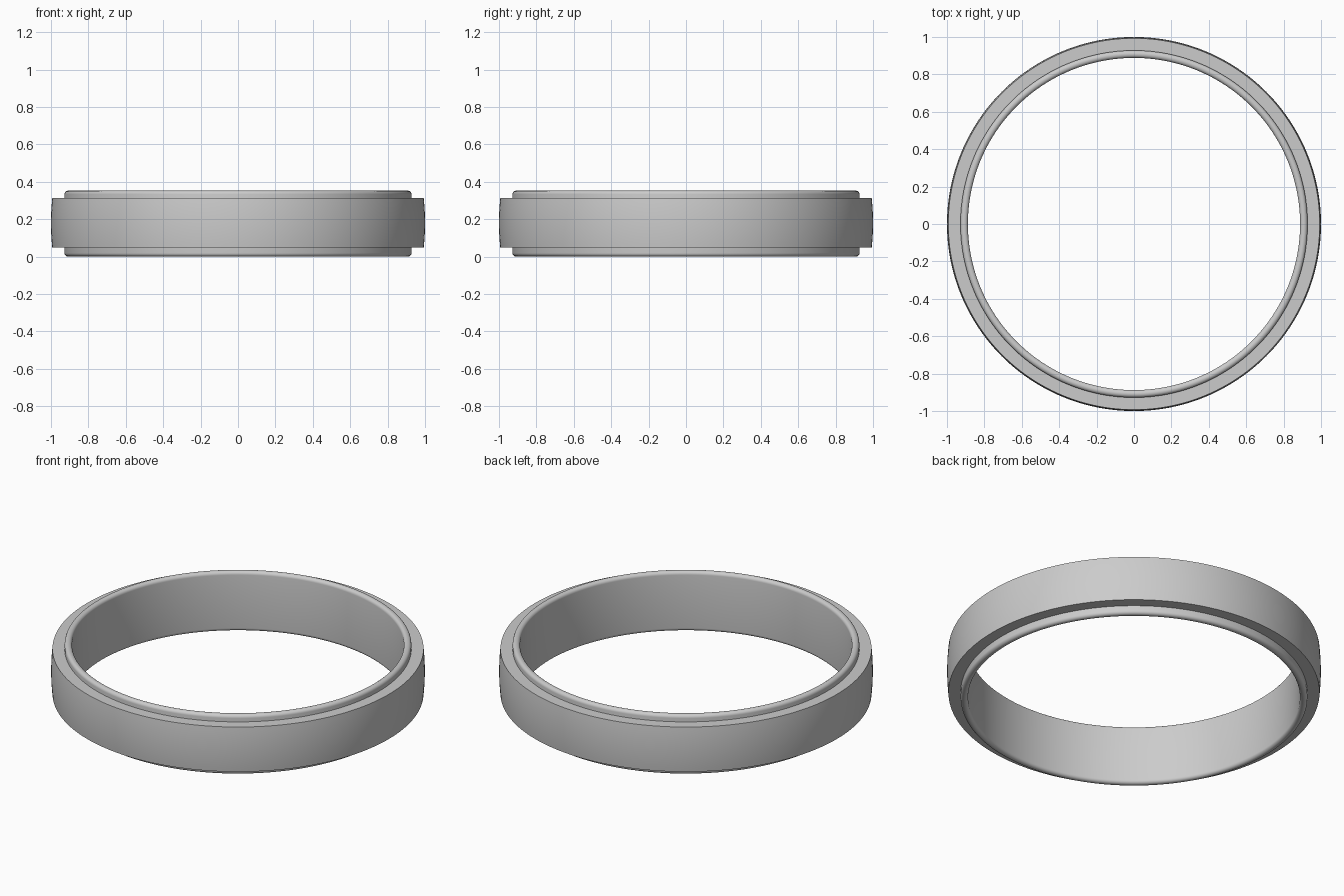
import bpy, bmesh, math

if "Cube" in bpy.data.objects:
    bpy.data.objects.remove(bpy.data.objects["Cube"])

metal = bpy.data.materials.new("silver grey")
metal.diffuse_color = (0.6, 0.6, 0.6, 1)
metal.use_nodes = True
metal.node_tree.nodes["Principled BSDF"].inputs["Base Color"].default_value = metal.diffuse_color
SEG = 192


def lathe(name, profile):
    """Revolve a closed (radius, z) profile about the z axis."""
    bm = bmesh.new()
    rings = [[bm.verts.new((r * math.cos(2 * math.pi * i / SEG),
                            r * math.sin(2 * math.pi * i / SEG), z))
              for r, z in profile] for i in range(SEG)]
    n = len(profile)
    for i in range(SEG):
        a, b = rings[i], rings[(i + 1) % SEG]
        for j in range(n):
            k = (j + 1) % n
            bm.faces.new((a[j], b[j], b[k], a[k]))
    bmesh.ops.recalc_face_normals(bm, faces=bm.faces)
    mesh = bpy.data.meshes.new(name)
    bm.to_mesh(mesh)
    bm.free()
    mesh.materials.append(metal)
    ob = bpy.data.objects.new(name, mesh)
    bpy.context.collection.objects.link(ob)
    bpy.ops.object.select_all(action='DESELECT')
    ob.select_set(True)
    bpy.context.view_layer.objects.active = ob
    bpy.ops.object.shade_smooth_by_angle(angle=math.radians(35))
    return ob


# inner sleeve with rounded rims
R0, R1, H, F = 0.888, 0.928, 0.352, 0.019
sleeve = []
for cx, cz, start in ((R1 - F, F, -90), (R1 - F, H - F, 0),
                      (R0 + F, H - F, 90), (R0 + F, F, 180)):
    for s in range(7):
        t = math.radians(start + 15 * s)
        sleeve.append((cx + F * math.cos(t), cz + F * math.sin(t)))
lathe("inner_sleeve", sleeve)

# wide outer band with a slightly domed face
Z0, Z1, N = 0.048, 0.312, 12
band = [(0.92, Z1), (0.92, Z0)]
for s in range(N + 1):
    u = 2 * s / N - 1
    band.append((1.0 - 0.007 * u * u, Z0 + (Z1 - Z0) * s / N))
lathe("outer_band", band)
